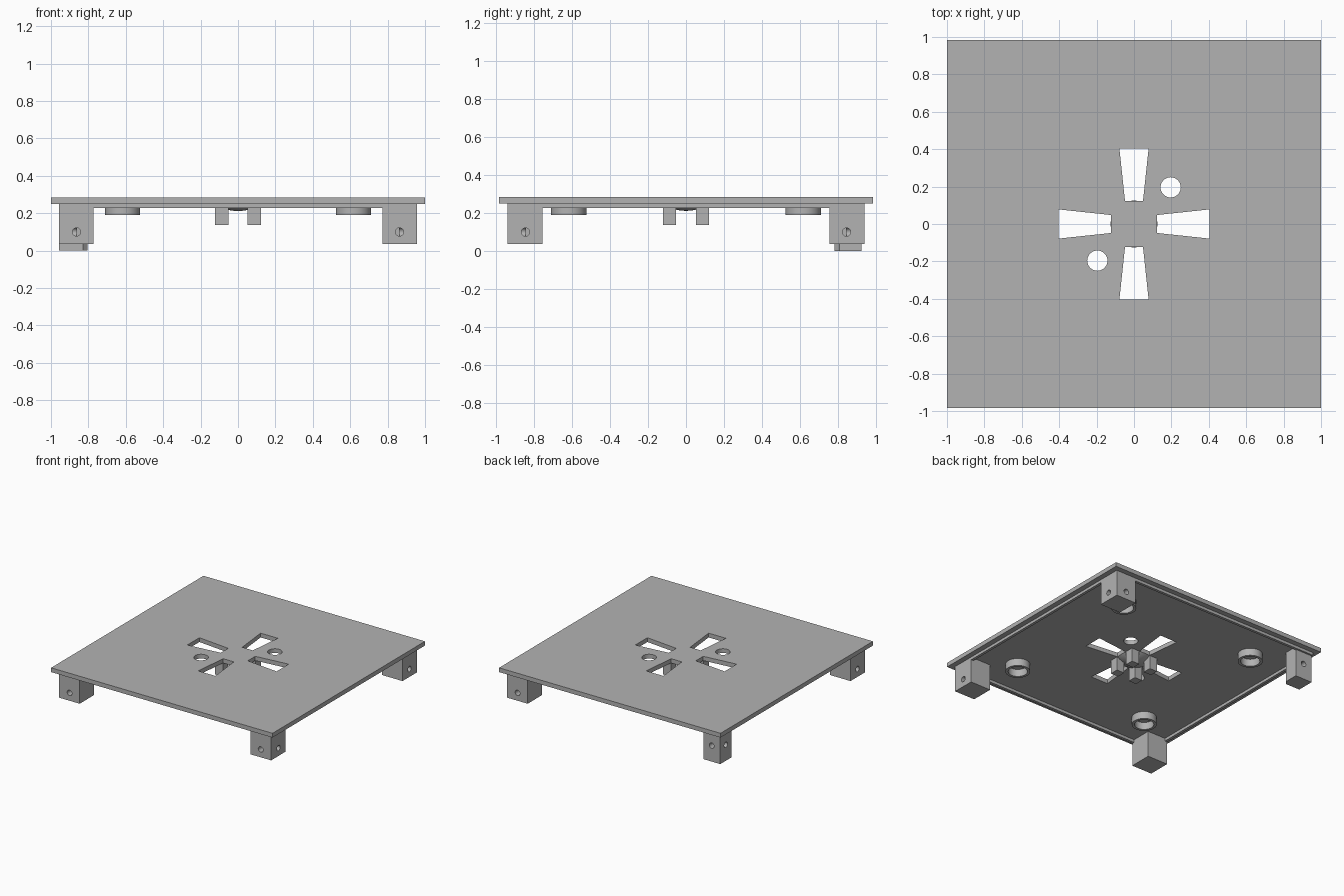
import bpy
import bmesh
import math
from mathutils import Matrix, Vector

cube = bpy.data.objects.get("Cube")
if cube:
    bpy.data.objects.remove(cube, do_unlink=True)

grey = bpy.data.materials.new("plain_grey")
grey.use_nodes = True
grey.diffuse_color = (0.45, 0.45, 0.45, 1)
grey.node_tree.nodes["Principled BSDF"].inputs["Base Color"].default_value = grey.diffuse_color

PLATE_TOP, PLATE_BOTTOM = 0.285, 0.25


def finish(name, bm):
    bmesh.ops.recalc_face_normals(bm, faces=bm.faces)
    mesh = bpy.data.meshes.new(name)
    bm.to_mesh(mesh)
    bm.free()
    mesh.materials.append(grey)
    obj = bpy.data.objects.new(name, mesh)
    bpy.context.collection.objects.link(obj)
    return obj


def prism(name, outline, z0, z1):
    """Extrude an xy outline from z0 up to z1."""
    bm = bmesh.new()
    face = bm.faces.new([bm.verts.new((x, y, z0)) for x, y in outline])
    ext = bmesh.ops.extrude_face_region(bm, geom=[face])
    top = [v for v in ext["geom"] if isinstance(v, bmesh.types.BMVert)]
    bmesh.ops.translate(bm, verts=top, vec=(0, 0, z1 - z0))
    return finish(name, bm)


def rect(x0, x1, y0, y1):
    return [(x0, y0), (x1, y0), (x1, y1), (x0, y1)]


def circle(cx, cy, r, n=32):
    angles = [2 * math.pi * i / n for i in range(n)]
    return [(cx + r * math.cos(a), cy + r * math.sin(a)) for a in angles]


def rod(start, end, r):
    """Cylinder between two points, used for drilling."""
    start, end = Vector(start), Vector(end)
    axis = end - start
    turn = axis.to_track_quat("Z", "Y").to_matrix().to_4x4()
    bm = bmesh.new()
    bmesh.ops.create_cone(bm, cap_ends=True, segments=24, radius1=r, radius2=r,
                          depth=axis.length,
                          matrix=Matrix.Translation((start + end) / 2) @ turn)
    return finish("drill", bm)


def activate(obj):
    bpy.ops.object.select_all(action="DESELECT")
    obj.select_set(True)
    bpy.context.view_layer.objects.active = obj


def cut(obj, cutters):
    activate(obj)
    for cutter in cutters:
        cutter.hide_render = True
        mod = obj.modifiers.new("cut", "BOOLEAN")
        mod.operation = "DIFFERENCE"
        mod.solver = "EXACT"
        mod.object = cutter
        bpy.ops.object.modifier_apply(modifier=mod.name)
        bpy.data.objects.remove(cutter, do_unlink=True)


def smooth(obj):
    activate(obj)
    bpy.ops.object.shade_smooth_by_angle(angle=math.radians(30))


# Top plate with four flared slots and two round holes
plate = prism("top_plate", rect(-1, 1, -0.983, 0.983), PLATE_BOTTOM, PLATE_TOP)
cutters = []
slot = [(0.122, -0.048), (0.403, -0.078), (0.403, 0.078), (0.122, 0.048)]
for quarter in range(4):
    c, s = [(1, 0), (0, 1), (-1, 0), (0, -1)][quarter]
    outline = [(x * c - y * s, x * s + y * c) for x, y in slot]
    cutters.append(prism("slot_cutter", outline, 0.2, 0.35))
for side in (-1, 1):
    cutters.append(prism("hole_cutter", circle(side * 0.196, side * 0.196, 0.054), 0.2, 0.35))
cut(plate, cutters)
smooth(plate)

# Thin locating lip under the plate edge
LX, LY, LIP = 0.957, 0.94, 0.022
lip = prism("under_lip", rect(-LX, LX, -LY, LY), 0.227, PLATE_BOTTOM)
cut(lip, [prism("lip_cutter", rect(-LX + LIP, LX - LIP, -LY + LIP, LY - LIP), 0.2, 0.3)])

# Corner legs with two blind screw holes drilled from the outer faces
for sx, sy, label in ((1, -1, "front_left"), (-1, -1, "front_right"),
                      (1, 1, "back_left"), (-1, 1, "back_right")):
    if label == "back_right":
        # slimmer, longer leg with a chamfered inner corner
        outline = [(-LX, 0.782), (-0.83, 0.782), (-0.804, 0.808), (-0.804, 0.925), (-LX, 0.925)]
        leg = prism(label + "_leg", outline, 0, PLATE_BOTTOM)
        hx, hy, hz = 0.88, 0.853, 0.13
    else:
        outline = rect(*sorted((sx * 0.772, sx * LX)), *sorted((sy * 0.755, sy * LY)))
        leg = prism(label + "_leg", outline, 0.036, PLATE_BOTTOM)
        hx, hy, hz = 0.863, 0.845, 0.1
    hx, hy = hx * sx, hy * sy
    cut(leg, [rod((sx * 1.1, hy, hz), (hx, hy, hz), 0.022),
              rod((hx, sy * 1.1, hz), (hx, hy, hz), 0.022)])
    smooth(leg)

    # Round open socket under each quarter of the plate
    bx, by = sx * 0.617, sy * 0.617
    socket = prism(label + "_socket", circle(bx, by, 0.093, 48), 0.19, PLATE_BOTTOM)
    cut(socket, [prism("socket_cutter", circle(bx, by, 0.072, 48), 0.1, 0.3)])
    smooth(socket)

    # Small square post near the centre
    prism(label + "_post", rect(*sorted((sx * 0.052, sx * 0.122)),
                                *sorted((sy * 0.052, sy * 0.122))), 0.138, PLATE_BOTTOM)

# Shallow dome under the centre, between the posts
bm = bmesh.new()
RADIUS = 0.225
bmesh.ops.create_uvsphere(bm, u_segments=48, v_segments=64, radius=RADIUS,
                          matrix=Matrix.Translation((0, 0, 0.212 + RADIUS)))
geom = bm.verts[:] + bm.edges[:] + bm.faces[:]
bmesh.ops.bisect_plane(bm, geom=geom, plane_co=(0, 0, PLATE_BOTTOM),
                       plane_no=(0, 0, 1), clear_outer=True)
bmesh.ops.holes_fill(bm, edges=[e for e in bm.edges if e.is_boundary])
smooth(finish("centre_dome", bm))
